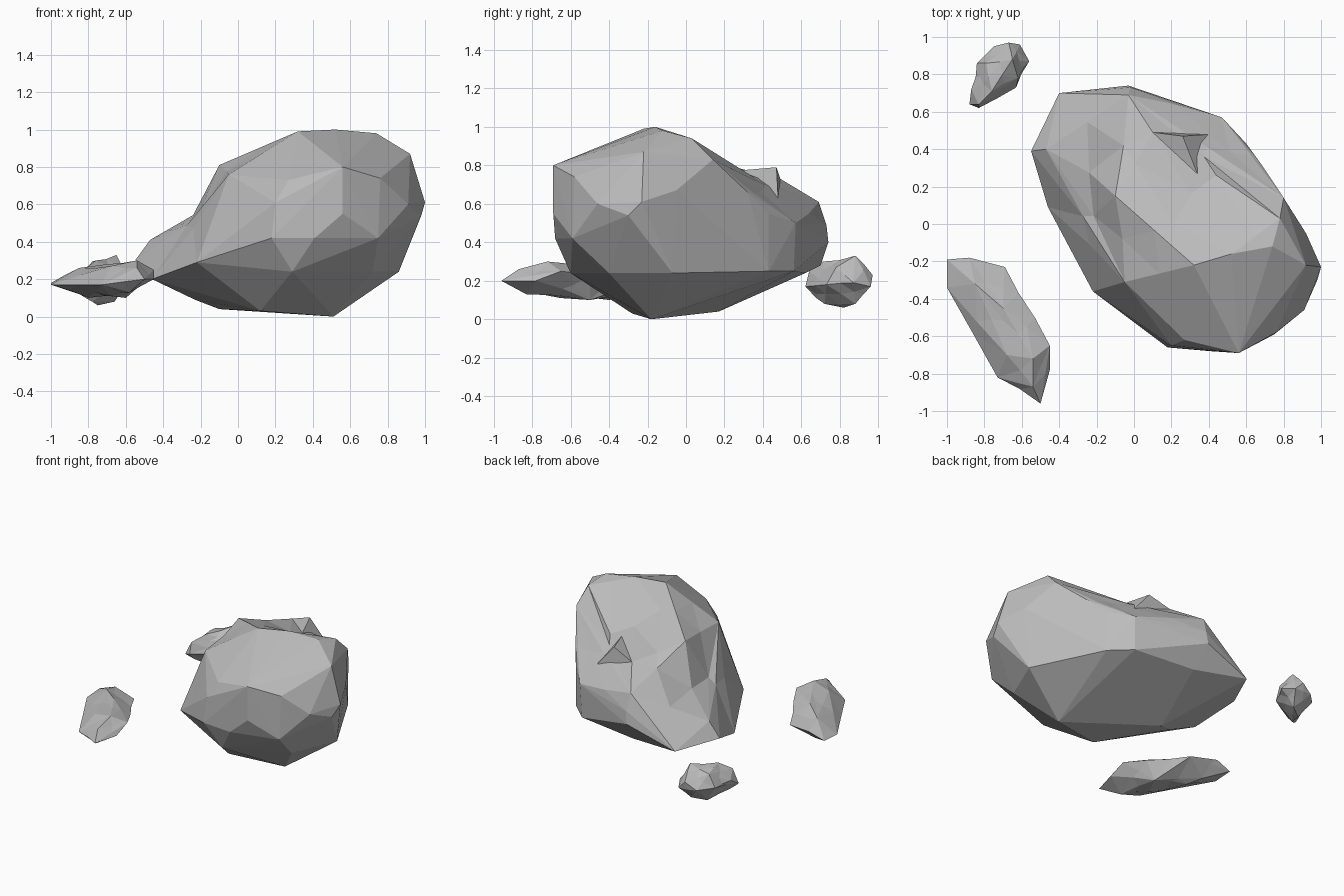
import bpy
import bmesh
import random
from mathutils import Vector

random.seed(4)

default_cube = bpy.data.objects.get("Cube")
if default_cube:
    bpy.data.objects.remove(default_cube, do_unlink=True)

# One plain stone colour for every rock
stone = bpy.data.materials.new("grey stone")
stone.use_nodes = True
stone_colour = (0.5, 0.5, 0.5, 1)
stone.diffuse_color = stone_colour
stone.node_tree.nodes["Principled BSDF"].inputs["Base Color"].default_value = stone_colour


def chiselled_rock(name, tiers, longest_edge, roughness=0.0, dents=()):
    """Wrap a faceted skin around tiers of corners in centimetres, then split and dent it."""
    bm = bmesh.new()
    for tier in tiers:
        for corner in tier:
            bm.verts.new([value / 100 for value in corner])
    hull = bmesh.ops.convex_hull(bm, input=bm.verts[:], use_existing_faces=False)
    unused = set(hull["geom_interior"]) | set(hull["geom_unused"])
    loose = [item for item in unused if isinstance(item, bmesh.types.BMVert)]
    bmesh.ops.delete(bm, geom=loose, context="VERTS")
    bmesh.ops.recalc_face_normals(bm, faces=bm.faces[:])

    # Split the long edges so that hollows can be pressed in between the corners
    corners = {tuple(vert.co) for vert in bm.verts}
    long_edges = [edge for edge in bm.edges if edge.calc_length() > longest_edge]
    bmesh.ops.subdivide_edges(bm, edges=long_edges, cuts=1)
    bmesh.ops.triangulate(bm, faces=bm.faces[:])
    bm.normal_update()
    for vert in bm.verts:
        if tuple(vert.co) not in corners:
            start = vert.co.copy()
            vert.co += vert.normal * random.uniform(-roughness, roughness / 2)
            for centre, push, radius in dents:
                nearness = 1 - (start - Vector(centre)).length / radius
                vert.co += Vector(push) * max(nearness, 0)

    mesh = bpy.data.meshes.new(name)
    bm.to_mesh(mesh)
    bm.free()
    mesh.materials.append(stone)
    rock = bpy.data.objects.new(name, mesh)
    bpy.context.scene.collection.objects.link(rock)


# Large boulder, from the ground up to the crown
boulder_foot = [(51, -18, 0), (12, -28, 3), (-10, 17, 4), (-23, 10, 9)]
boulder_lower_belt = [
    (86, -7, 24), (72, -40, 24), (29, -60, 24), (-22, -36, 29),
    (-46, 9, 20), (-55, 39, 30), (0, 62, 24), (46, 56, 25), (60, 43, 25),
]
boulder_middle_belt = [
    (18, -66, 42), (41, -68, 42), (75, -59, 42), (98, -30, 54),
    (100, -23, 61), (91, -46, 60), (92, -5, 67), (60, 43, 55),
    (47, 57, 50), (22, 64, 55), (-3, 74, 40), (-2, 73, 49),
    (-40, 70, 28), (-47, 40, 41),
]
boulder_upper_belt = [
    (20, -65, 61), (27, -62, 73), (56, -69, 80), (56, -69, 55), (76, -58, 74),
    (-5, -31, 76), (-10, 15, 81), (10, 49, 73), (-3, 69, 61), (68, 32, 66),
]
boulder_crown = [
    (32, -22, 99), (52, -16, 100), (74, -12, 98), (78, 3, 94), (92, -22, 87), (80, 14, 83),
]
boulder_dents = [
    ((-0.25, 0.2, 0.64), (0.06, 0, -0.09), 0.35),
    ((-0.12, -0.1, 0.6), (0.06, 0, -0.03), 0.25),
    ((0.45, 0.2, 0.84), (0, 0, -0.09), 0.35),
]
chiselled_rock("large_boulder", [boulder_foot, boulder_lower_belt, boulder_middle_belt,
                                 boulder_upper_belt, boulder_crown], 0.3, dents=boulder_dents)

# Small pointed ledge on the back of the boulder
ledge_foot = [(20, 40, 55), (30, 30, 60)]
ledge_top = [(10, 49, 73), (26, 47, 79), (42, 48, 60), (35, 24, 77)]
chiselled_rock("boulder_ledge", [ledge_foot, ledge_top], 1)

# Long flat stone lying in front
flat_underside = [(-80, -40, 10), (-60, -50, 10), (-58, -83, 13), (-85, -30, 12), (-68, -65, 11)]
flat_rim = [
    (-100, -19, 18), (-100, -34, 17), (-88, -18, 22), (-69, -23, 20),
    (-53, -50, 23), (-45, -65, 25), (-45, -78, 20), (-50, -96, 20), (-73, -82, 17),
]
flat_top = [(-85, -32, 26), (-70, -45, 28), (-54, -72, 30), (-54, -87, 26), (-68, -70, 27)]
chiselled_rock("flat_stone", [flat_underside, flat_rim, flat_top], 0.2, roughness=0.012)

# Small round stone lying behind
small_underside = [(-75, 82, 6), (-78, 72, 8), (-66, 88, 8)]
small_rim = [
    (-88, 64, 15), (-83, 62, 17), (-63, 73, 18), (-56, 87, 19),
    (-61, 96, 17), (-67, 97, 23), (-75, 95, 18), (-84, 86, 19), (-87, 72, 20),
]
small_top = [(-83, 64, 25), (-76, 71, 30), (-65, 88, 33), (-79, 86, 28), (-62, 78, 27)]
chiselled_rock("small_stone", [small_underside, small_rim, small_top], 0.13, roughness=0.012)
